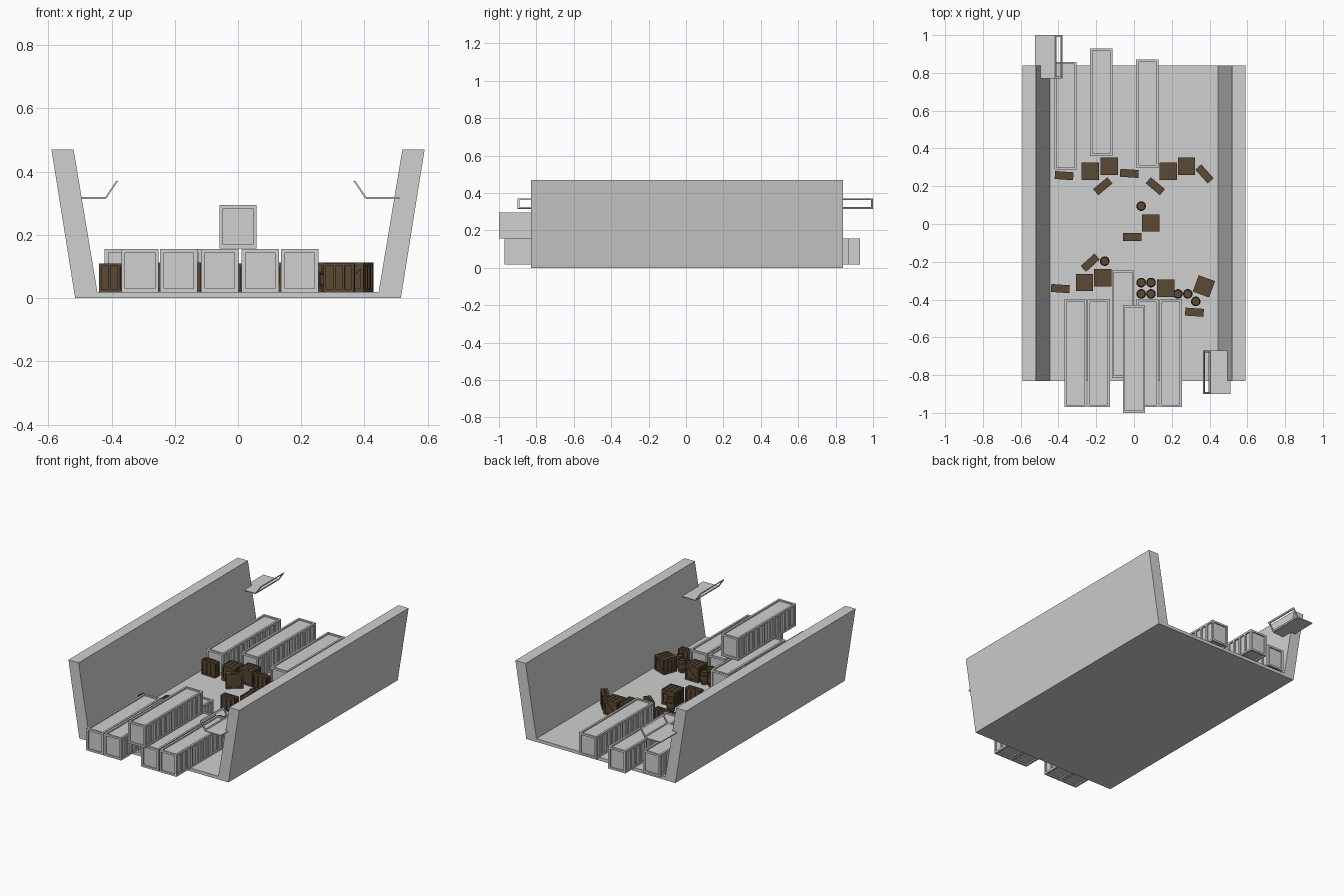
import bpy, bmesh
from math import radians, cos, sin, pi
from mathutils import Matrix, Vector

if "Cube" in bpy.data.objects:
    bpy.data.objects.remove(bpy.data.objects["Cube"])


def material(name, rgb):
    m = bpy.data.materials.new(name)
    m.use_nodes = True
    m.diffuse_color = (*rgb, 1)
    m.node_tree.nodes["Principled BSDF"].inputs["Base Color"].default_value = (*rgb, 1)
    return m


GREY = material("light grey", (0.63, 0.63, 0.63))
WOOD = material("brown wood", (0.105, 0.065, 0.034))
DARK = material("dark hoop", (0.05, 0.036, 0.022))


def finish(bm, name, *mats):
    bmesh.ops.recalc_face_normals(bm, faces=bm.faces)
    me = bpy.data.meshes.new(name)
    bm.to_mesh(me)
    bm.free()
    for m in mats:
        me.materials.append(m)
    return me


def place(me, name, loc=(0, 0, 0), turn=0):
    ob = bpy.data.objects.new(name, me)
    ob.location = loc
    ob.rotation_euler.z = radians(turn)
    bpy.context.collection.objects.link(ob)
    return ob


def box(bm, centre, size):
    mat = Matrix.Translation(centre) @ Matrix.Diagonal((*size, 1))
    bmesh.ops.create_cube(bm, size=1, matrix=mat)


def prism(bm, outline, y0, y1):
    """Extrude an x-z outline along y."""
    f = bm.faces.new([bm.verts.new((x, y0, z)) for x, z in outline])
    ext = bmesh.ops.extrude_face_region(bm, geom=[f])["geom"]
    bmesh.ops.translate(bm, vec=(0, y1 - y0, 0),
                        verts=[v for v in ext if isinstance(v, bmesh.types.BMVert)])


def framed_box(bm, size, bar, depth, ribs, rib):
    """Recessed box with twelve edge bars and upright side ribs, base at z = 0."""
    w, l, h = size
    mid = h / 2
    box(bm, (0, 0, mid), (w - 2 * depth, l - 2 * depth, h - 2 * depth))
    for a in (-1, 1):
        for b in (-1, 1):
            x, y = a * (w - bar) / 2, b * (l - bar) / 2
            z = mid + b * (h - bar) / 2
            box(bm, (x, y, mid), (bar, bar, h))
            box(bm, (x, 0, z), (bar, l - 2 * bar, bar))
            box(bm, (0, a * (l - bar) / 2, z), (w - 2 * bar, bar, bar))
        for i in range(ribs):
            y = -l / 2 + bar / 2 + (l - bar) * (i + 1) / (ribs + 1)
            box(bm, (a * (w - bar) / 2, y, mid), (bar, rib, h - 2 * bar))


# Hull: floor and two leaning walls
half = [(0.515, 0), (0.59, 0.47), (0.52, 0.47), (0.445, 0.02)]
bm = bmesh.new()
prism(bm, half + [(-x, z) for x, z in reversed(half)], -0.83, 0.84)
place(finish(bm, "hull", GREY), "hull")

# Long cargo containers
bm = bmesh.new()
framed_box(bm, (0.118, 0.57, 0.138), 0.012, 0.008, 10, 0.014)
container = finish(bm, "container", GREY)
for x, y, z in [(-0.31, -0.685, 0.018), (-0.187, -0.685, 0.018), (-0.058, -0.53, 0.018),
                (0.07, -0.685, 0.018), (0.195, -0.685, 0.018), (0, -0.715, 0.157),
                (-0.363, 0.573, 0.018), (-0.173, 0.645, 0.018), (0.07, 0.585, 0.018)]:
    place(container, "container", (x, y, z))

# Wall ledges, each with an open tilted frame
bm = bmesh.new()
L, T, B = 0.23, 0.006, 0.01
box(bm, (0.053, 0, 0), (0.106, L, T))
low, high = Vector((0.104, 0, 0)), Vector((0.14, 0, 0.054))


def tilted(t0, t1, y0, y1):
    p, q = low.lerp(high, t0), low.lerp(high, t1)
    prism(bm, [(p.x, p.z), (p.x + T, p.z), (q.x + T, q.z), (q.x, q.z)], y0, y1)


tilted(0, 0.15, -L / 2, L / 2)
tilted(0.85, 1, -L / 2, L / 2)
for s in (-1, 1):
    a, b = sorted((s * L / 2, s * (L / 2 - B)))
    tilted(0.15, 0.85, a, b)
ledge = finish(bm, "ledge", GREY)
place(ledge, "right_ledge", (-0.525, 0.885, 0.317))
place(ledge, "left_ledge", (0.511, -0.785, 0.317), 180)


# Wooden crates with battens and cross braces
def crate_mesh(name, size, bar, ribs):
    bm = bmesh.new()
    framed_box(bm, size, bar, 0.005, ribs, 0.008)
    w, l, h = size
    for s in (-1, 1):
        # Diagonal brace on the two ends
        brace = bmesh.ops.create_cube(bm, size=1)["verts"]
        span = Vector((w - bar, 0, h - bar))
        turn = span.to_track_quat('X', 'Z').to_matrix().to_4x4()
        bmesh.ops.transform(
            bm, verts=brace,
            matrix=Matrix.Translation((0, s * (l / 2 - 0.004), h / 2)) @ turn
            @ Matrix.Diagonal((span.length - bar, 0.006, bar, 1)))
    # Slats on the lid
    for i in (-1, 0, 1):
        box(bm, (i * w * 0.25, 0, h - 0.004), (w * 0.2, l - 2 * bar, 0.006))
    return finish(bm, name, WOOD)


FLOOR = 0.02
crate = crate_mesh("crate", (0.092, 0.092, 0.092), 0.011, 2)
for x, y, turn in [(-0.232, 0.28, 0), (-0.132, 0.305, 0), (0.182, 0.28, 0),
                   (0.278, 0.305, 0), (0.088, 0.005, 0), (-0.262, -0.31, 0),
                   (-0.165, -0.285, 0), (0.168, -0.34, 0), (0.37, -0.33, -20)]:
    place(crate, "crate", (x, y, FLOOR), turn)

slim = crate_mesh("slim_crate", (0.042, 0.098, 0.09), 0.009, 2)
for x, y, turn in [(-0.37, 0.256, -4), (-0.165, 0.2, 40), (-0.025, 0.268, -4),
                   (0.113, 0.2, -40), (0.373, 0.265, -48), (-0.01, -0.068, 0),
                   (-0.232, -0.205, 42), (-0.39, -0.342, -4), (0.32, -0.467, -4)]:
    place(slim, "slim_crate", (x, y, FLOOR), turn + 90)

# Barrels: turned profile with raised hoops and a sunken lid
bm = bmesh.new()
H, N = 0.078, 14
rings = [(0.02, 0), (0.023, 0.2), (0.0245, 0.22), (0.0255, 0.3), (0.0245, 0.32),
         (0.025, 0.5), (0.0245, 0.68), (0.0255, 0.7), (0.0245, 0.78), (0.023, 0.8),
         (0.021, 1), (0.018, 1), (0.018, 0.94)]
loops = [[bm.verts.new((r * cos(2 * pi * i / N), r * sin(2 * pi * i / N), t * H))
          for i in range(N)] for r, t in rings]
for lower, upper in zip(loops, loops[1:]):
    for i in range(N):
        j = (i + 1) % N
        bm.faces.new((lower[i], lower[j], upper[j], upper[i]))
bm.faces.new(loops[0])
bm.faces.new(loops[-1])
for f in bm.faces:
    t = f.calc_center_median().z / H
    f.material_index = int(0.2 < abs(t - 0.5) < 0.3)
barrel = finish(bm, "barrel", WOOD, DARK)
for x, y in [(0.038, 0.095), (-0.155, -0.197), (0.038, -0.31), (0.09, -0.31),
             (0.038, -0.37), (0.09, -0.37), (0.233, -0.37), (0.285, -0.37), (0.327, -0.41)]:
    place(barrel, "barrel", (x, y, FLOOR))

# Small plate on the floor
bm = bmesh.new()
box(bm, (0, 0, 0.002), (0.03, 0.01, 0.004))
place(finish(bm, "floor_plate", GREY), "floor_plate", (-0.01, 0.007, FLOOR))
